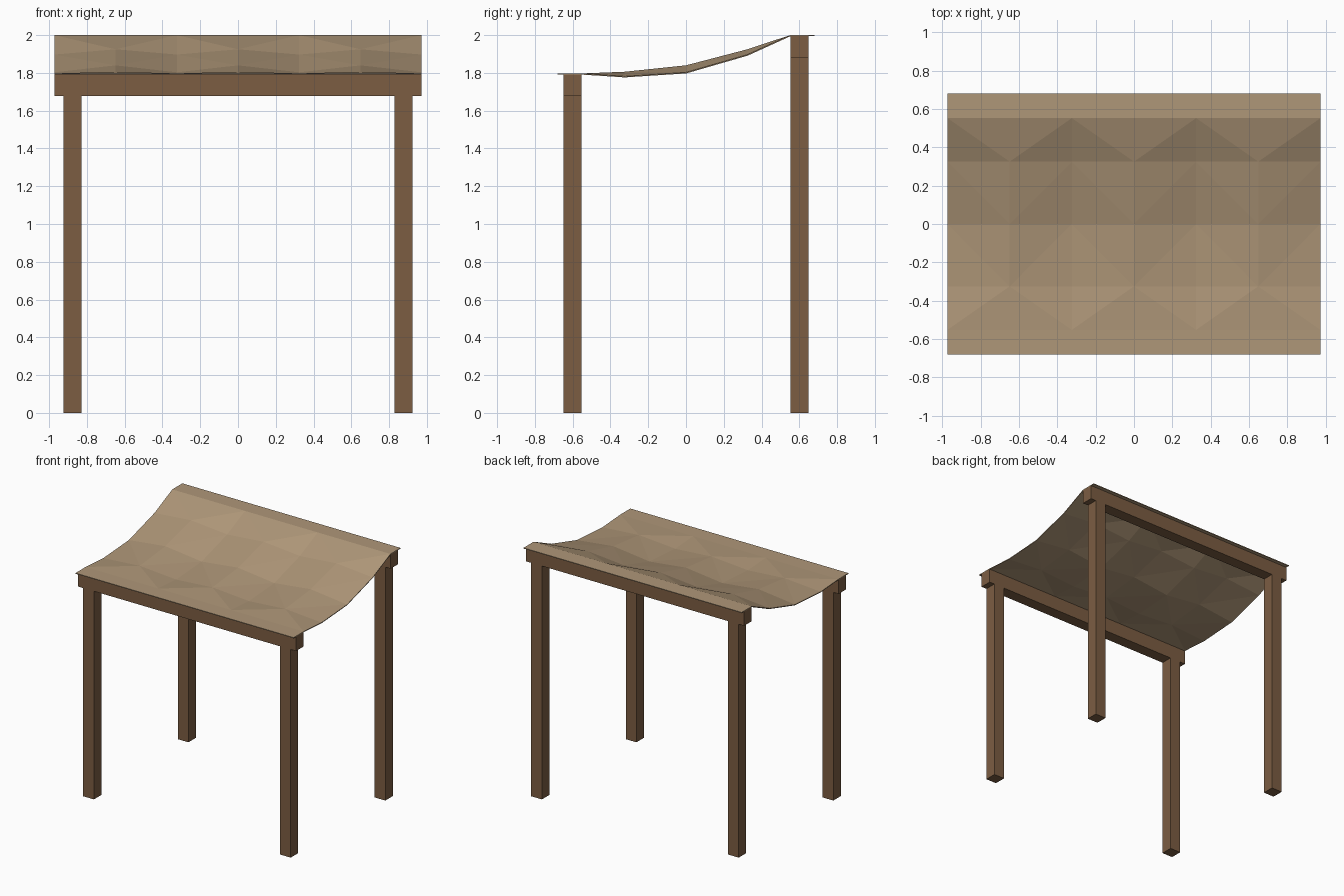
import bpy, bmesh

if "Cube" in bpy.data.objects:
    bpy.data.objects.remove(bpy.data.objects["Cube"])


def material(name, rgb):
    m = bpy.data.materials.new(name)
    m.diffuse_color = (*rgb, 1)
    m.use_nodes = True
    m.node_tree.nodes["Principled BSDF"].inputs["Base Color"].default_value = m.diffuse_color
    return m


WOOD = material("wood", (0.20, 0.11, 0.055))
CLOTH = material("cloth", (0.43, 0.31, 0.19))


def box(name, lo, hi):
    bpy.ops.mesh.primitive_cube_add(size=1, location=[(a + b) / 2 for a, b in zip(lo, hi)])
    ob = bpy.context.object
    ob.name = name
    ob.scale = [b - a for a, b in zip(lo, hi)]
    bpy.ops.object.transform_apply(location=False, rotation=False, scale=True)
    ob.data.materials.append(WOOD)


# Low front frame and taller back frame: two posts carrying a beam
T = 0.0475
for side, y, top in (("front", -0.602, 1.791), ("back", 0.602, 1.994)):
    beam_bottom = top - 0.114
    for hand, x in (("left", -0.877), ("right", 0.877)):
        box(f"{side}_{hand}_post", (x - T, y - T, 0), (x + T, y + T, beam_bottom))
    box(f"{side}_beam", (-0.972, y - T, beam_bottom), (0.972, y + T, top))

# Sagging cloth: rows of (y, valley z, ridge z), ridges on every other column
ROWS = [(-0.68, 1.797, 1.797), (-0.552, 1.797, 1.797), (-0.325, 1.782, 1.806),
        (0, 1.803, 1.840), (0.325, 1.897, 1.925), (0.552, 2.0, 2.0), (0.68, 2.0, 2.0)]
COLS = 6
bm = bmesh.new()
grid = [[bm.verts.new((-0.972 + 1.944 * i / COLS, y, ridge if i % 2 else valley))
         for i in range(COLS + 1)] for y, valley, ridge in ROWS]
for r in range(len(ROWS) - 1):
    for i in range(COLS):
        a, b = grid[r][i], grid[r][i + 1]
        d, c = grid[r + 1][i], grid[r + 1][i + 1]
        # the folds zigzag, mirrored near the front edge
        if (i % 2 == 0) == (r < 2):
            bm.faces.new((a, b, c))
            bm.faces.new((a, c, d))
        else:
            bm.faces.new((a, b, d))
            bm.faces.new((b, c, d))
mesh = bpy.data.meshes.new("cloth_canopy")
bm.to_mesh(mesh)
bm.free()
mesh.materials.append(CLOTH)
canopy = bpy.data.objects.new("cloth_canopy", mesh)
bpy.context.collection.objects.link(canopy)
solid = canopy.modifiers.new("thickness", "SOLIDIFY")
solid.thickness = 0.006
solid.offset = -1
